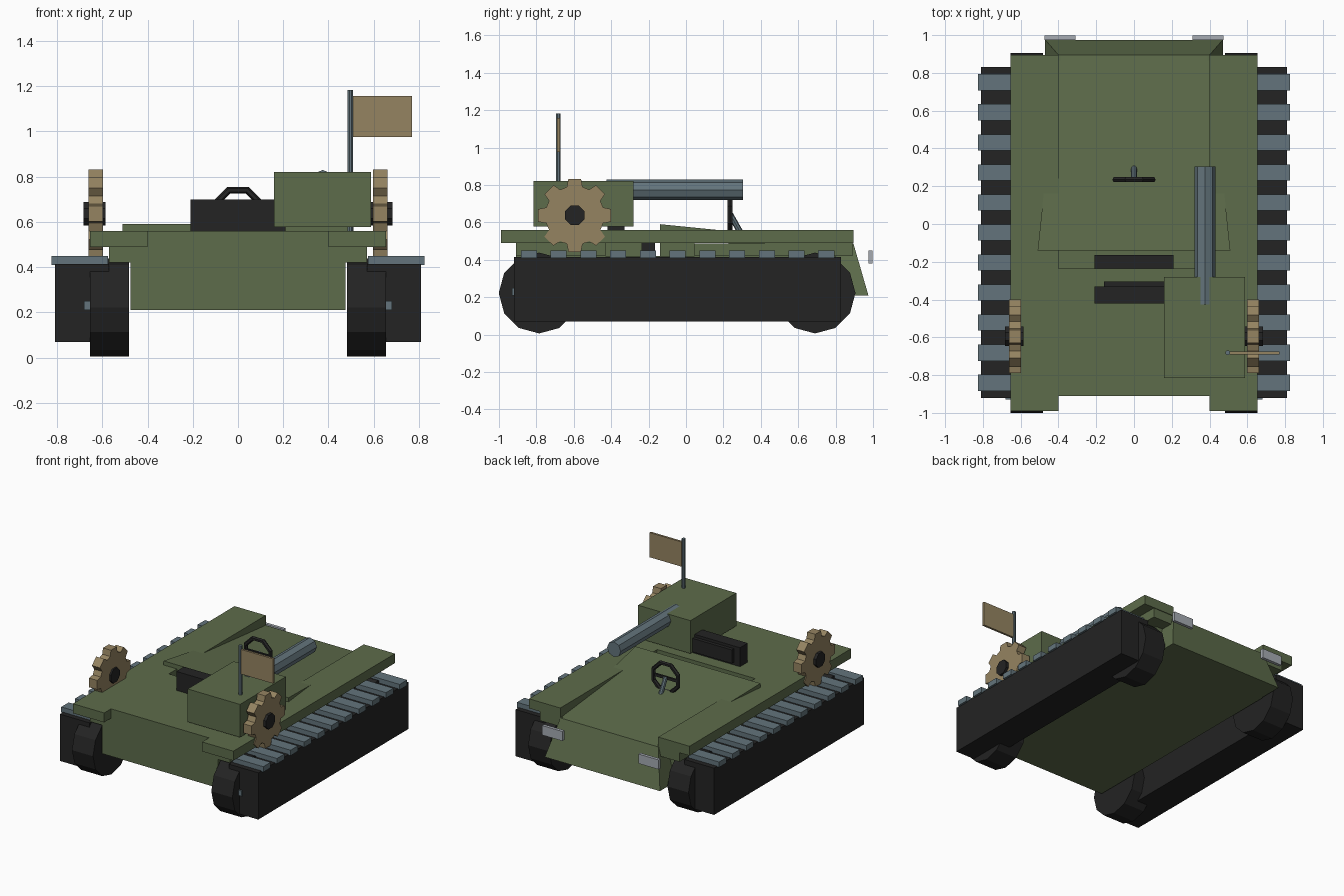
import bpy, bmesh, math
from mathutils import Matrix, Vector

if "Cube" in bpy.data.objects:
    bpy.data.objects.remove(bpy.data.objects["Cube"])


def mat(name, r, g, b):
    m = bpy.data.materials.new(name)
    m.diffuse_color = (r, g, b, 1)
    m.use_nodes = True
    m.node_tree.nodes["Principled BSDF"].inputs["Base Color"].default_value = m.diffuse_color
    return m


GREEN = mat("olive_green", 0.11, 0.15, 0.07)
BLACK = mat("black_rubber", 0.017, 0.017, 0.017)
STEEL = mat("blue_steel", 0.125, 0.175, 0.20)
TAN = mat("tan", 0.30, 0.23, 0.12)
LAMP = mat("light_grey", 0.38, 0.41, 0.45)


def finish(name, bm, material):
    bmesh.ops.recalc_face_normals(bm, faces=bm.faces)
    me = bpy.data.meshes.new(name)
    bm.to_mesh(me)
    bm.free()
    me.materials.append(material)
    ob = bpy.data.objects.new(name, me)
    bpy.context.collection.objects.link(ob)
    return ob


def box(name, x, y, z, material):
    """Box from (min, max) pairs."""
    bm = bmesh.new()
    bmesh.ops.create_cube(bm, size=1)
    for v in bm.verts:
        v.co = [(r[0] + r[1]) / 2 + c * (r[1] - r[0]) for r, c in zip((x, y, z), v.co)]
    return finish(name, bm, material)


def pair(name, x, y, z, material):
    box(name + "_right", x, y, z, material)
    box(name + "_left", (-x[1], -x[0]), y, z, material)


def rod(name, a, b, r, sides, material, turn=0.0):
    """Cylinder between two points."""
    a, b = Vector(a), Vector(b)
    bm = bmesh.new()
    rot = (b - a).to_track_quat('Z', 'Y').to_matrix().to_4x4()
    bmesh.ops.create_cone(bm, cap_ends=True, segments=sides, radius1=r, radius2=r,
                          depth=(b - a).length,
                          matrix=Matrix.Translation((a + b) / 2) @ rot @ Matrix.Rotation(turn, 4, 'Z'))
    return finish(name, bm, material)


def loft(name, ring_a, ring_b, material):
    """Solid between two matching outlines."""
    bm = bmesh.new()
    a = [bm.verts.new(p) for p in ring_a]
    b = [bm.verts.new(p) for p in ring_b]
    bm.faces.new(a)
    bm.faces.new(b)
    for i in range(len(a)):
        j = (i + 1) % len(a)
        bm.faces.new((a[i], a[j], b[j], b[i]))
    return finish(name, bm, material)


# Hull: lower tub, flared nose, rear deck and side sponsons
box("lower_hull", (-0.475, 0.475), (-0.91, 0.80), (0.21, 0.42), GREEN)
loft("nose",
     [(-0.47, 0.80, 0.21), (0.47, 0.80, 0.21), (0.40, 0.80, 0.49), (-0.40, 0.80, 0.49)],
     [(-0.47, 0.975, 0.21), (0.47, 0.975, 0.21), (0.40, 0.895, 0.487), (-0.40, 0.895, 0.487)], GREEN)
box("rear_deck", (-0.40, 0.40), (-0.91, -0.235), (0.49, 0.56), GREEN)
box("rear_sponson", (-0.57, 0.57), (-0.91, -0.43), (0.42, 0.49), GREEN)
box("front_sponson", (-0.57, 0.57), (0.045, 0.42), (0.42, 0.487), GREEN)
pair("nose_sponson", (0.39, 0.57), (0.42, 0.89), (0.42, 0.49), GREEN)
box("cockpit_rear_wall", (-0.45, 0.45), (-0.43, -0.235), (0.42, 0.49), GREEN)
box("cockpit_front_wall", (-0.45, 0.45), (-0.14, 0.045), (0.42, 0.49), GREEN)
pair("fender", (0.40, 0.655), (-0.99, 0.895), (0.49, 0.56), GREEN)

# Sloping tapered hood
loft("hood",
     [(-0.51, -0.14, 0.52), (0.51, -0.14, 0.52), (0.51, -0.14, 0.59), (-0.51, -0.14, 0.59)],
     [(-0.40, 0.895, 0.43), (0.40, 0.895, 0.43), (0.40, 0.895, 0.487), (-0.40, 0.895, 0.487)], GREEN)

# Headlamps
pair("headlamp", (0.31, 0.475), (0.975, 0.998), (0.38, 0.45), LAMP)

# Tracks, cleats, wheels and axle pins
pair("track", (0.57, 0.81), (-0.92, 0.83), (0.07, 0.415), BLACK)
for i in range(11):
    y = -0.84 + i * 0.159
    pair(f"cleat_{i + 1}", (0.575, 0.825), (y - 0.043, y + 0.043), (0.41, 0.45), STEEL)
for s, side in ((1, "right"), (-1, "left")):
    for y, end in ((-0.785, "front"), (0.69, "back")):
        rod(f"wheel_{end}_{side}", (s * 0.483, y, 0.222), (s * 0.655, y, 0.222), 0.216, 12, BLACK)
pair("axle_pin", (0.65, 0.68), (-0.93, -0.90), (0.21, 0.25), STEEL)

# Gear wheels with hubs
for s, side in ((1, "right"), (-1, "left")):
    outline = []
    for k in range(8):
        t = k * math.pi / 4
        for r, w in ((0.152, -0.042), (0.195, -0.034), (0.195, 0.034), (0.152, 0.042)):
            outline.append((-0.595 + r * math.cos(t) - w * math.sin(t),
                            0.637 + r * math.sin(t) + w * math.cos(t)))
    loft("gear_" + side, [(s * 0.597, y, z) for y, z in outline],
         [(s * 0.662, y, z) for y, z in outline], TAN)
    rod("gear_hub_" + side, (s * 0.585, -0.595, 0.637), (s * 0.683, -0.595, 0.637),
        0.056, 8, BLACK, math.pi / 8)

# Turret and gun
box("turret", (0.16, 0.587), (-0.815, -0.28), (0.577, 0.82), GREEN)
rod("gun_barrel", (0.375, -0.425, 0.774), (0.375, 0.305, 0.774), 0.056, 8, STEEL)

# Flag
rod("flag_pole", (0.497, -0.682, 0.56), (0.497, -0.682, 1.183), 0.013, 8, STEEL, math.pi / 8)
box("flag", (0.508, 0.77), (-0.69, -0.674), (0.975, 1.157), TAN)

# Seat
box("seat_back", (-0.21, 0.21), (-0.42, -0.33), (0.56, 0.70), BLACK)
box("seat_back_pad", (-0.16, 0.16), (-0.33, -0.305), (0.58, 0.68), BLACK)
box("seat_cushion", (-0.21, 0.21), (-0.245, -0.165), (0.42, 0.49), BLACK)

# Steering wheel: octagonal ring, spoke and column
bpy.ops.mesh.primitive_torus_add(major_segments=8, minor_segments=6, major_radius=0.108,
                                 minor_radius=0.016, location=(0, 0.235, 0.64),
                                 rotation=(math.pi / 2, math.pi / 8, 0))
ring = bpy.context.object
ring.name = "steering_wheel"
ring.data.materials.append(BLACK)
box("steering_spoke", (-0.10, 0.10), (0.228, 0.242), (0.63, 0.65), BLACK)
rod("steering_column", (0, 0.235, 0.645), (0, 0.30, 0.53), 0.016, 8, STEEL)
